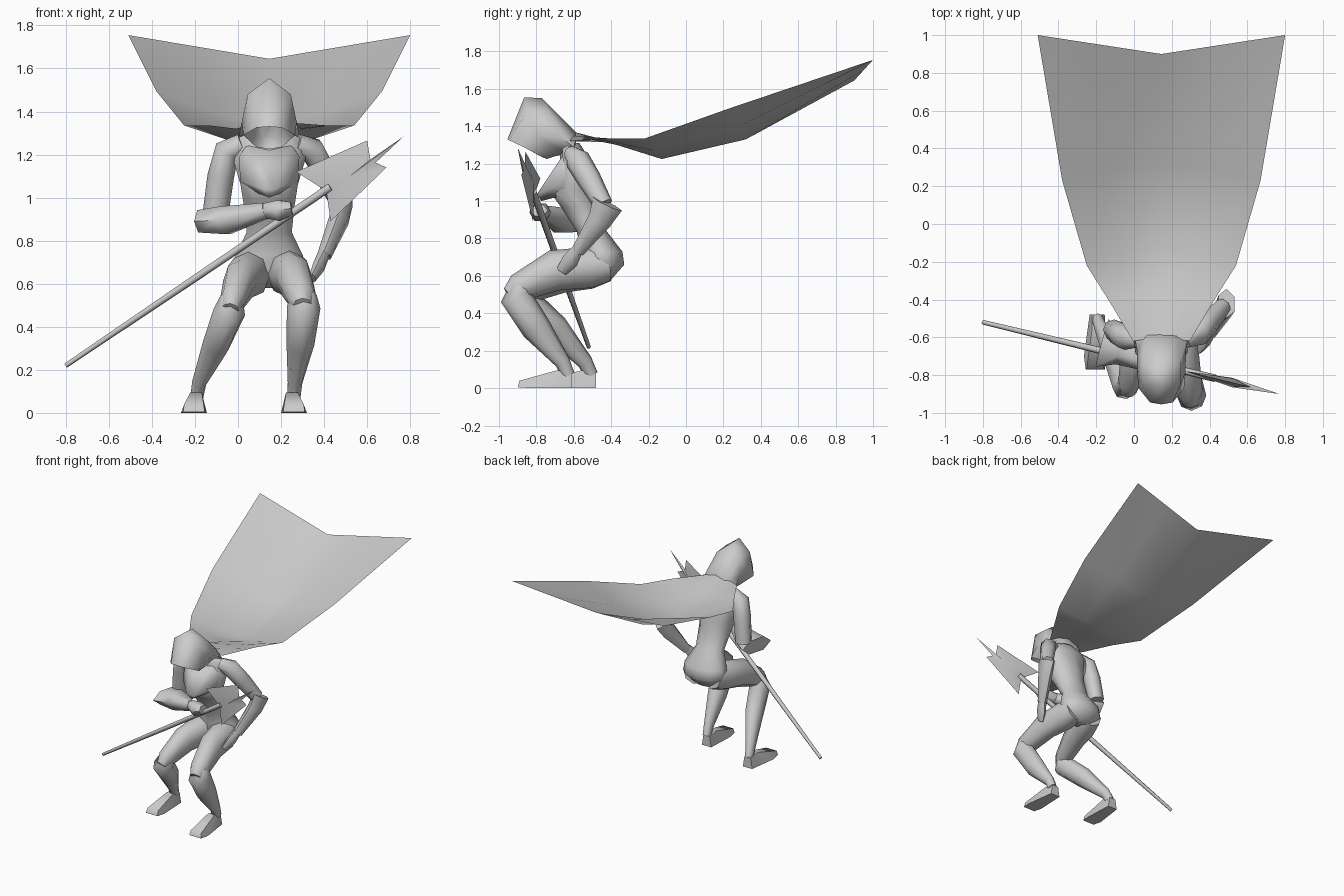
import bpy, bmesh, math
from mathutils import Vector as V

CX = 0.145  # body centre line


def make(name, verts, faces=None):
    """Mesh object from verts and faces; convex hull when faces are omitted."""
    bm = bmesh.new()
    vs = [bm.verts.new(v) for v in verts]
    if faces is None:
        bmesh.ops.convex_hull(bm, input=vs)
        loose = [v for v in bm.verts if not v.link_faces]
        bmesh.ops.delete(bm, geom=loose, context='VERTS')
    else:
        for f in faces:
            bm.faces.new([vs[i] for i in f])
    bmesh.ops.recalc_face_normals(bm, faces=bm.faces)
    me = bpy.data.meshes.new(name)
    bm.to_mesh(me)
    bm.free()
    ob = bpy.data.objects.new(name, me)
    bpy.context.collection.objects.link(ob)
    bpy.ops.object.select_all(action='DESELECT')
    ob.select_set(True)
    bpy.context.view_layer.objects.active = ob
    bpy.ops.object.shade_smooth_by_angle(angle=math.radians(65))
    return ob


def loft(name, rings, caps=True):
    n = len(rings[0])
    faces = [(k * n + i, k * n + (i + 1) % n, (k + 1) * n + (i + 1) % n, (k + 1) * n + i)
             for k in range(len(rings) - 1) for i in range(n)]
    if caps:
        faces += [tuple(range(n)), tuple(range((len(rings) - 1) * n, len(rings) * n))]
    return make(name, [p for r in rings for p in r], faces)


def tube(name, path, sides=8, ref=(1, 0, 0), axis=None):
    """Path of (x, y, z, r1, r2); r2 lies along ref, r1 across it."""
    pts = [V(p[:3]) for p in path]
    rings = []
    for i, p in enumerate(path):
        t = V(axis) if axis else pts[min(i + 1, len(pts) - 1)] - pts[max(i - 1, 0)]
        t.normalize()
        u = t.cross(V(ref)).normalized()
        w = u.cross(t)
        rings.append([pts[i] + u * p[3] * math.cos(a) + w * p[4] * math.sin(a)
                      for a in (2 * math.pi * k / sides for k in range(sides))])
    return loft(name, rings)


# torso: hips to neck in level rings
tube("torso", [(CX, -.45, .58, .05, .09), (CX, -.445, .66, .115, .175), (CX, -.45, .73, .11, .165),
               (CX, -.505, .84, .08, .11), (CX, -.57, .97, .10, .125), (CX, -.61, 1.06, .125, .14),
               (CX, -.60, 1.22, .075, .19), (CX, -.61, 1.28, .06, .15), (CX, -.62, 1.31, .05, .07)],
     sides=10, axis=(0, 0, 1))

# chest plate: comes to a point at the bottom front
make("chest_plate", [(CX + s * x, y, z) for s in (-1, 1) for x, y, z in
                     [(.10, -.655, 1.25), (.14, -.67, 1.19), (.135, -.69, 1.08), (.03, -.795, 1.04),
                      (.0, -.775, 1.0), (.13, -.58, 1.05), (.13, -.58, 1.22)]])

# legs: thigh, shin and foot for each side
legs = {
    "left": ([(.22, -.42, .66, .09, .09), (.235, -.52, .645, .11, .10), (.26, -.70, .63, .11, .085),
              (.295, -.90, .535, .075, .07), (.30, -.95, .50, .04, .045)],
             [(.305, -.89, .55, .05, .06), (.305, -.91, .49, .085, .078),
              (.29, -.80, .32, .08, .065), (.265, -.66, .14, .042, .034), (.26, -.63, .07, .035, .03)],
             (.25, -.63), .01),
    "right": ([(.07, -.42, .66, .09, .09), (.05, -.52, .64, .11, .10), (.01, -.68, .61, .105, .08),
               (-.025, -.85, .52, .07, .06), (-.035, -.89, .48, .04, .04)],
              [(-.03, -.84, .53, .05, .055), (-.04, -.86, .47, .08, .075),
               (-.10, -.70, .32, .075, .065), (-.18, -.54, .14, .042, .034), (-.192, -.505, .07, .035, .03)],
              (-.195, -.50), -.01),
}
for side, (thigh, shin, (fx, fy), turn) in legs.items():
    tube(side + "_thigh", thigh)
    tube(side + "_shin", shin)
    foot = []
    for s in (-1, 1):
        foot += [(fx + s * .04, fy + .02, 0), (fx + s * .027, fy + .02, .08),
                 (fx + s * .027, fy - .06, .095), (fx + s * .06 + turn, fy - .20, 0),
                 (fx + s * .045 + turn, fy - .26, .04), (fx + s * .05 + turn, fy - .27, .005)]
    make(side + "_foot", foot)

# arms: upper arm, flared sleeve guard, hand
tube("left_upper_arm", [(.27, -.61, 1.25, .045, .05), (.345, -.58, 1.22, .068, .06),
                        (.40, -.52, 1.12, .065, .055), (.47, -.44, .98, .05, .045)])
tube("left_forearm", [(.49, -.42, .985, .085, .05), (.47, -.46, .90, .065, .05),
                      (.40, -.58, .73, .035, .035)], 6)
tube("left_hand", [(.40, -.58, .74, .03, .03), (.375, -.62, .68, .045, .03),
                   (.345, -.665, .625, .03, .018)], 6)
tube("right_upper_arm", [(.02, -.61, 1.25, .045, .05), (-.05, -.60, 1.22, .068, .06),
                         (-.08, -.58, 1.10, .065, .062), (-.105, -.56, .92, .055, .06)])
tube("right_forearm", [(-.17, -.63, .89, .13, .06), (-.06, -.66, .895, .09, .075),
                       (.13, -.76, .94, .035, .042)], 6, ref=(0, 0, 1))
tube("right_hand", [(.11, -.75, .94, .03, .035), (.19, -.78, .94, .06, .055),
                    (.25, -.785, .95, .045, .035)], 6, ref=(0, 0, 1))

# hood: half sections from opening to nape, mirrored; recessed first section
half = [
    [(0, -.83, 1.42), (.05, -.82, 1.39), (.07, -.78, 1.33), (.03, -.74, 1.28), (0, -.73, 1.27)],
    [(0, -.955, 1.33), (.06, -.945, 1.325), (.12, -.87, 1.29), (.06, -.77, 1.235), (0, -.745, 1.225)],
    [(0, -.865, 1.555), (.10, -.85, 1.48), (.128, -.79, 1.35), (.07, -.70, 1.25), (0, -.70, 1.24)],
    [(0, -.77, 1.55), (.10, -.73, 1.47), (.13, -.67, 1.34), (.07, -.65, 1.26), (0, -.65, 1.25)],
    [(0, -.58, 1.36), (.08, -.585, 1.34), (.14, -.60, 1.29), (.08, -.60, 1.25), (0, -.60, 1.25)],
]
loft("hood", [[(CX + x, y, z) for x, y, z in h] + [(CX - x, y, z) for x, y, z in h[-2:0:-1]]
              for h in half])

# cape: single sheet, rows of (half width, edge y, edge z, middle y, middle z)
rows = [(.15, -.62, 1.32, -.60, 1.37), (.275, -.41, 1.335, -.37, 1.30), (.395, -.22, 1.335, -.13, 1.225),
        (.525, .23, 1.495, .32, 1.33), (.655, 1.0, 1.755, .90, 1.645)]
cols = [-1, -.5, 0, .5, 1]
cape = []
for k, (w, ye, ze, yc, zc) in enumerate(rows):
    for s in cols:
        b = abs(s) ** (1 if k == 4 else 1.3)
        cape.append((CX + w * s, yc + (ye - yc) * b, zc + (ze - zc) * b))
make("cape", cape, [(r * 5 + c, r * 5 + c + 1, r * 5 + c + 6, r * 5 + c + 5)
                    for r in range(4) for c in range(4)])

# spear shaft
tube("spear_shaft", [(-.80, -.52, .22, .012, .012), (-.2, -.665, .625, .018, .018),
                     (.43, -.817, 1.05, .02, .02)], 6, ref=(0, 0, 1))

# barbed spear head: outline fanned to a raised centre on both faces
outline = [(.27, 1.12), (.60, 1.265), (.615, 1.177), (.77, 1.285),
           (.64, 1.163), (.69, 1.14), (.43, .89), (.41, 1.03)]


def on_blade(x, z, d=0):
    return (x, -.52 - .242 * (x + .80) + d, z)


n = len(outline)
make("spear_head", [on_blade(*p) for p in outline] + [on_blade(.52, 1.10, -.025), on_blade(.52, 1.10, .025)],
     [(i, (i + 1) % n, n + k) for i in range(n) for k in (0, 1)])
